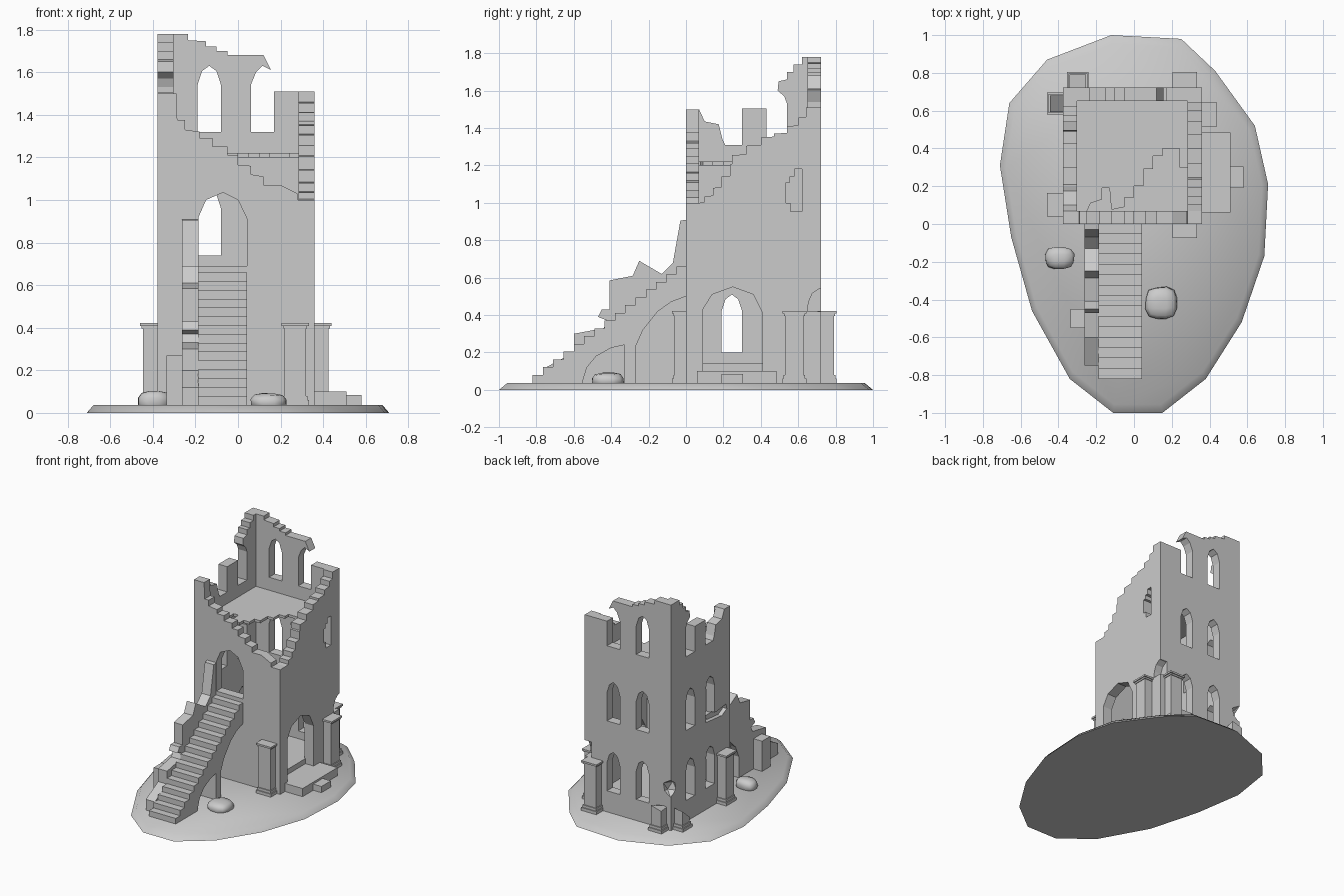
import bpy, bmesh, math, random
from mathutils import Vector

if "Cube" in bpy.data.objects:
    bpy.data.objects.remove(bpy.data.objects["Cube"])
random.seed(4)
AX = {'x': lambda p, d: (d, p[0], p[1]), 'y': lambda p, d: (p[0], d, p[1]), 'z': lambda p, d: (p[0], p[1], d)}


def prism(name, axis, pts, a, b, top_scale=1.0):
    """Extrude a 2D outline along an axis from a to b."""
    bm = bmesh.new()
    lo = [bm.verts.new(AX[axis](p, a)) for p in pts]
    hi = [bm.verts.new(AX[axis]((p[0] * top_scale, p[1] * top_scale), b)) for p in pts]
    n = len(pts)
    bm.faces.new(lo)
    bm.faces.new(hi)
    for i in range(n):
        bm.faces.new((lo[i], lo[(i + 1) % n], hi[(i + 1) % n], hi[i]))
    bmesh.ops.recalc_face_normals(bm, faces=bm.faces[:])
    me = bpy.data.meshes.new(name)
    bm.to_mesh(me)
    bm.free()
    ob = bpy.data.objects.new(name, me)
    bpy.context.collection.objects.link(ob)
    return ob


def box(name, x0, x1, y0, y1, z0, z1):
    return prism(name, 'z', [(x0, y0), (x1, y0), (x1, y1), (x0, y1)], z0, z1)


def cut(ob, cutters):
    """Subtract each cutter, then remove it."""
    for c in cutters:
        c.hide_render = True
        m = ob.modifiers.new('cut', 'BOOLEAN')
        m.operation, m.solver, m.object = 'DIFFERENCE', 'EXACT', c
        bpy.context.view_layer.objects.active = ob
        bpy.ops.object.modifier_apply(modifier=m.name)
        bpy.data.objects.remove(c)


def arch(c, w, z0, z1, spring):
    h, r = w / 2, z1 - spring
    return [(c - h, z0), (c - h, spring), (c - h * .62, spring + r * .72), (c, z1),
            (c + h * .62, spring + r * .72), (c + h, spring), (c + h, z0)]


def window(axis, c, z0, a, b):
    return prism('cutter', axis, arch(c, .11, z0, z0 + .31, z0 + .22), a, b)


def bite(x, y, z, r):
    bpy.ops.mesh.primitive_ico_sphere_add(subdivisions=1, radius=r, location=(x, y, z))
    return bpy.context.object


# ground slab, soft top edge
ground = prism('ground', 'z', [(-.12, 1), (.25, .98), (.43, .81), (.64, .52), (.71, .21), (.69, -.17), (.57, -.52),
               (.38, -.82), (.15, -1), (-.11, -1), (-.34, -.82), (-.54, -.46), (-.65, -.07), (-.71, .31),
               (-.66, .64), (-.46, .87)], 0, .037, .955)
bpy.context.view_layer.objects.active = ground
ground.select_set(True)
bpy.ops.object.shade_smooth_by_angle(angle=math.radians(70))

# front wall with broken stepped top and door
front = prism('front_wall', 'y', [(-.302, .02), (-.302, 1.5), (-.29, 1.5), (-.285, 1.375), (-.25, 1.375), (-.25, 1.33),
      (-.18, 1.32), (-.18, 1.29), (-.12, 1.29), (-.12, 1.25), (-.05, 1.25), (-.05, 1.21), (0, 1.21), (0, 1.165),
      (.06, 1.16), (.06, 1.12), (.12, 1.11), (.12, 1.07), (.2, 1.07), (.28, 1.03), (.283, 1.0), (.283, .02)], 0, .07)
cut(front, [prism('cutter', 'y', [(-.185, .69), (-.185, .92), (-.15, 1.0), (-.07, 1.035), (0, 1.0),
                                  (.043, .91), (.043, .69)], -.1, .2)])

# back wall, broken window at top right
back = prism('back_wall', 'y', [(-.302, .02), (-.302, 1.78), (-.235, 1.78), (-.235, 1.75), (-.15, 1.745), (-.15, 1.72),
      (-.1, 1.72), (-.1, 1.70), (-.05, 1.70), (-.05, 1.68), (.12, 1.68), (.155, 1.61), (.115, 1.63), (.085, 1.6),
      (.06, 1.54), (.06, 1.32), (.17, 1.32), (.17, 1.51), (.283, 1.51), (.283, .02)], .65, .722)
cut(back, [window('y', x, z, .5, .9) for x, z in
           [(-.135, 1.32), (-.135, .74), (.115, .74), (-.135, .2), (.115, .2)]])

# left wall
left = prism('left_wall', 'x', [(0, .02), (0, 1.5), (.07, 1.5), (.1, 1.435), (.175, 1.42), (.195, 1.34), (.21, 1.31),
      (.30, 1.31), (.30, 1.505), (.43, 1.505), (.43, 1.31), (.54, 1.31), (.54, 1.53), (.525, 1.57), (.49, 1.6),
      (.495, 1.65), (.54, 1.66), (.54, 1.7), (.575, 1.7), (.575, 1.74), (.62, 1.74), (.62, 1.78), (.722, 1.78),
      (.722, .02)], -.377, -.302)
cut(left, [window('x', y, z, -.6, -.2) for y in (.245, .485) for z in (.2, .74)]
    + [prism('cutter', 'x', [(.04, .72), (.1, .69), (.3, .71), (.28, .76), (.17, .745), (.05, .76)], -.45, -.345),
       bite(-.37, .72, .36, .065)])

# right wall: stair-like broken top, side door, slit, corner breach
line = [(.07, 1.0), (.1, 1.035), (.145, 1.08), (.19, 1.14), (.235, 1.205), (.245, 1.255), (.32, 1.305), (.40, 1.35),
        (.47, 1.37), (.54, 1.41), (.6, 1.455), (.641, 1.505)]
steps = [(0, .02), (0, 1.0)]
for (ya, za), (yb, zb) in zip(line, line[1:]):
    steps += [(ya, za), (yb, za + .004)]
right = prism('right_wall', 'x', steps + [(.641, 1.51), (.722, 1.51), (.722, .02)], .283, .36)
cut(right, [prism('cutter', 'x', [(.09, .1), (.09, .43), (.14, .51), (.25, .55), (.36, .51), (.41, .41), (.41, .1)], .2, .5),
            prism('cutter', 'x', [(.56, .955), (.62, .955), (.62, 1.18), (.58, 1.18), (.58, 1.14), (.555, 1.14),
                                  (.555, 1.11), (.535, 1.11), (.535, 1.0), (.56, 1.0)], .2, .5),
            prism('cutter', 'x', [(.65, .42), (.655, .47), (.675, .515), (.71, .54), (.76, .545), (.76, .42)], .3, .5)])

# floors
box('ground_floor', -.31, .29, .065, .655, .03, .14)
prism('broken_upper_floor', 'z', [(-.305, .655), (-.305, .066), (-.25, .066), (-.23, .11), (-.17, .13), (-.17, .19),
      (-.13, .19), (-.12, .075), (-.05, .09), (-.05, .14), (.0, .14), (.0, .2), (.05, .2), (.05, .29), (.1, .29),
      (.1, .36), (.15, .36), (.15, .4), (.24, .4), (.24, .3), (.288, .3), (.288, .655)], 1.2, 1.22)

# side entrance platform
box('entrance_platform', .3, .51, .06, .485, .03, .1)
box('entrance_step', .5, .58, .19, .305, .03, .085)

# main stair, arches underneath
prof = [(-.82, .02)]
S = 15
for i in range(S):
    y, z = -.82 + i * .77 / (S - 1), .08 + i * .58 / (S - 1)
    prof += [(y, z), (min(y + .77 / (S - 1), .0), z)]
big = [(0, .5), (-.08, .47), (-.15, .42), (-.23, .32), (-.27, .23), (-.27, .02)]
small = [(-.33, .02), (-.33, .24), (-.4, .225), (-.48, .18), (-.53, .12), (-.56, .02)]
prism('stair', 'x', prof + big + small, -.187, .042)

# broken balustrade wall with a blind arch
bal = prism('balustrade', 'x', [(.005, .02), (.005, .91), (-.03, .905), (-.07, .68), (-.13, .62), (-.25, .69), (-.285, .61),
      (-.41, .585), (-.41, .43), (-.45, .43), (-.47, .39), (-.42, .37), (-.44, .33), (-.6, .3), (-.6, .2),
      (-.75, .12), (-.75, .02)], -.262, -.186)
cut(bal, [prism('cutter', 'x', [(-.03, 0), (-.03, .38), (-.08, .41), (-.15, .37), (-.23, .29), (-.27, .2),
                                (-.27, 0)], -.3, -.215)])
box('balustrade_pier', -.335, -.25, -.55, -.45, .03, .27)


def buttress(name, x0, x1, y0, y1, dx, dy, top=.42, broken=False):
    """Plinth, shaft and cap; dx, dy point away from the wall."""
    def layer(part, e, z0, z1):
        return box(name + part, x0 - (e if dx <= 0 else .02), x1 + (e if dx >= 0 else .02),
                   y0 - (e if dy <= 0 else .02), y1 + (e if dy >= 0 else .02), z0, z1)
    layer('_plinth', 0, .03, .06)
    layer('_base', -.007, .06, .08)
    shaft = layer('_shaft', -.014, .08, top - .012)
    if broken:
        for v in shaft.data.vertices:
            if v.co.z > .1:
                v.co.z += random.uniform(-.05, .05)
    else:
        layer('_cap_under', -.008, top - .024, top - .012)
        layer('_cap', 0, top - .012, top + .002)


buttress('front_buttress', .205, .333, -.075, 0, 0, -1)
buttress('right_buttress', .36, .44, .515, .643, 1, 0)
buttress('back_buttress', .203, .333, .722, .805, 0, 1)
buttress('left_buttress', -.46, -.377, .04, .165, -1, 0)
buttress('broken_back_buttress', -.355, -.24, .722, .805, 0, 1, .25, True)
buttress('broken_left_buttress', -.46, -.377, .58, .695, -1, 0, .17, True)

# smooth boulders sunk into the ground
for name, x, y, sx, sy, z0, z1 in (('left_boulder', -.393, -.18, .08, .062, .001, .1),
                                   ('right_boulder', .145, -.42, .087, .09, .001, .09)):
    bpy.ops.mesh.primitive_cube_add(size=2, location=(x, y, (z0 + z1) / 2 + .005))
    ob = bpy.context.object
    ob.name = name
    bm = bmesh.new()
    bm.from_mesh(ob.data)
    bmesh.ops.subdivide_edges(bm, edges=bm.edges[:], cuts=2, use_grid_fill=True)
    for v in bm.verts:
        v.co = v.co.lerp(v.co.normalized() * 1.05, .85) * random.uniform(.93, 1.03)
        v.co = Vector((v.co.x * sx, v.co.y * sy, v.co.z * (z1 - z0) / 2))
    bm.to_mesh(ob.data)
    bm.free()
    bpy.ops.object.shade_smooth()
